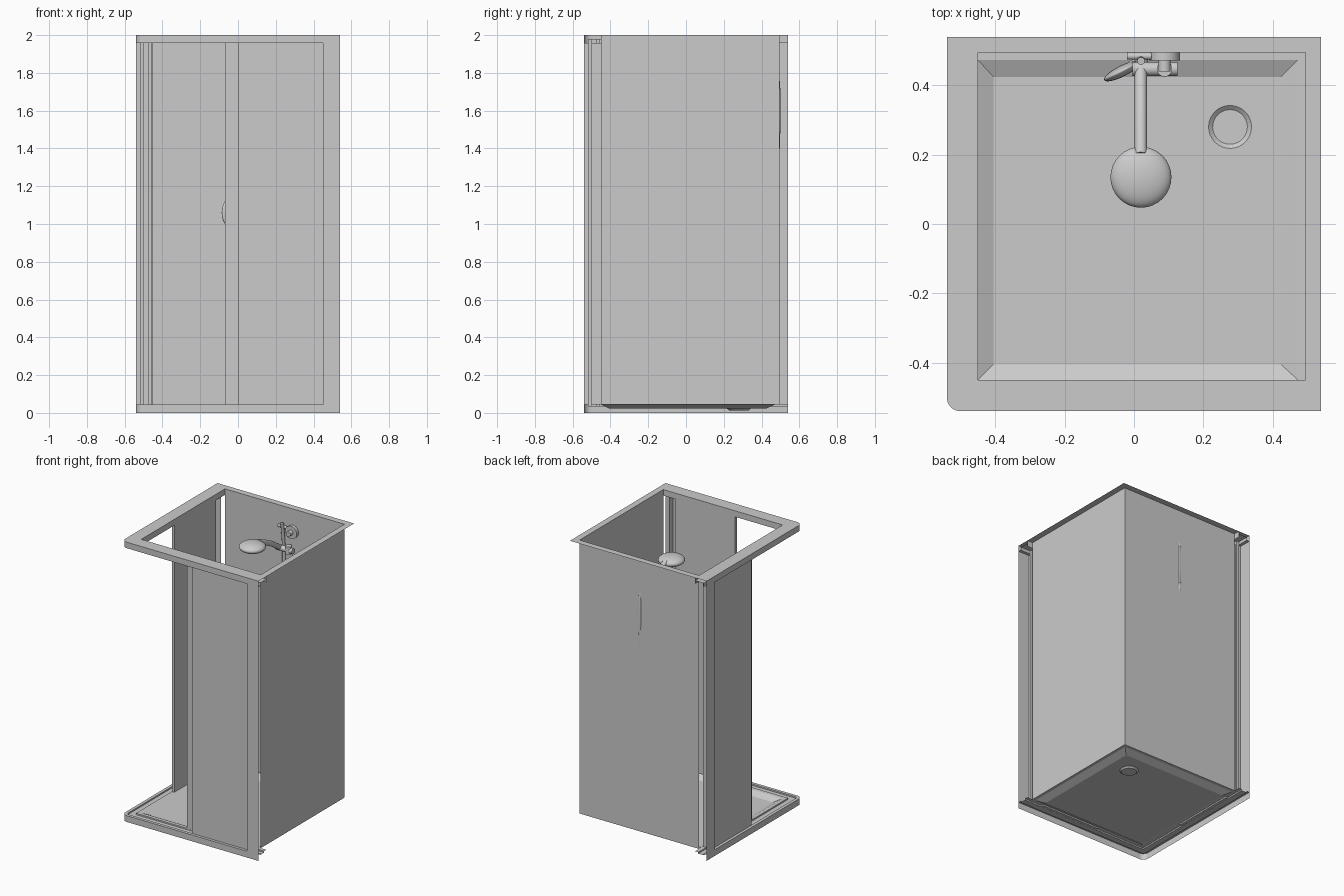
import bpy, bmesh, math
from mathutils import Vector, Matrix

if "Cube" in bpy.data.objects:
    bpy.data.objects.remove(bpy.data.objects["Cube"])

def finish(name, bm, smooth=False):
    bmesh.ops.remove_doubles(bm, verts=bm.verts, dist=1e-5)
    bmesh.ops.recalc_face_normals(bm, faces=bm.faces)
    me = bpy.data.meshes.new(name)
    bm.to_mesh(me)
    bm.free()
    ob = bpy.data.objects.new(name, me)
    bpy.context.collection.objects.link(ob)
    if smooth:
        bpy.ops.object.select_all(action='DESELECT')
        ob.select_set(True)
        bpy.context.view_layer.objects.active = ob
        bpy.ops.object.shade_smooth_by_angle(angle=math.radians(40))
    return ob

def add_face(bm, pts):
    bm.faces.new([bm.verts.new(p) for p in pts])

def bridge(bm, loops, closed=False):
    rows = [[bm.verts.new(p) for p in l] for l in loops]
    for a, b in zip(rows, rows[1:]):
        n = len(a)
        for i in range(n if closed else n - 1):
            j = (i + 1) % n
            bm.faces.new((a[i], a[j], b[j], b[i]))

def circle(cx, cy, r, z, n=32):
    return [(cx + r * math.cos(2 * math.pi * i / n), cy + r * math.sin(2 * math.pi * i / n), z) for i in range(n)]

def rect(lo, hi, z):
    return [(lo, lo, z), (hi, lo, z), (hi, hi, z), (lo, hi, z)]

H = 0.54      # half width
W = 0.495     # plane of the two fixed walls

# L-shaped path around the rounded entry corner, inset by d
def entry_path(d, z):
    r = max(0.04 - d, 0)
    c = -H + d + r
    pts = [(H, -H + d, z)]
    for i in range(9):
        a = math.radians(270 - 90 * i / 8)
        pts.append((c + r * math.cos(a), c + r * math.sin(a), z))
    return pts + [(-H + d, H, z)]

def sweep(name, profile):
    bm = bmesh.new()
    bridge(bm, [entry_path(d, z) for d, z in profile])
    bmesh.ops.dissolve_degenerate(bm, edges=bm.edges, dist=1e-5)
    return finish(name, bm, True)

# entry rails, top and bottom
sweep("top_rail", [(.09, 1.98), (.022, 1.98), (.022, 1.957), (0, 1.957), (0, 2), (.09, 2), (.09, 1.957)])
sweep("tray_lip", [(0, 0), (0, .045), (.022, .045), (.022, .035), (.065, .035), (.065, .045), (.09, .045)])

# thin flange along the top of the two walls
bm = bmesh.new()
add_face(bm, [(-.45, W, 2), (H, W, 2), (H, H, 2), (-.45, H, 2)])
add_face(bm, [(W, -.45, 2), (H, -.45, 2), (H, W, 2), (W, W, 2)])
finish("wall_flange", bm)

# shower tray with sunken floor and drain cup
bm = bmesh.new()
bridge(bm, [rect(-.45, W, .045), rect(-.45, .473, .045), rect(-.405, .424, .022)], True)
bmesh.ops.dissolve_degenerate(bm, edges=bm.edges, dist=1e-5)
edges = []
for loop in (rect(-.405, .424, .022), circle(.277, .28, .062, .022)):
    vs = [bm.verts.new(p) for p in loop]
    edges += [bm.edges.new((vs[i], vs[(i + 1) % len(vs)])) for i in range(len(vs))]
bmesh.ops.triangle_fill(bm, use_beauty=True, edges=edges)
bridge(bm, [circle(.277, .28, .062, .022), circle(.277, .28, .05, .012)], True)
add_face(bm, circle(.277, .28, .05, .012))
finish("tray", bm)

# each entry side; the second is the first reflected across the diagonal
def side(label, swap):
    def s(p):
        return (p[1], p[0], p[2]) if swap else p

    def panel(name, x0, x1, y0, y1, z0, z1):
        bm = bmesh.new()
        bmesh.ops.create_cube(bm, size=1)
        for v in bm.verts:
            v.co = s((x0 if v.co.x < 0 else x1, y0 if v.co.y < 0 else y1, z0 if v.co.z < 0 else z1))
        finish(label + name, bm)

    panel("_fixed_panel", 0, .46, -.52, -.498, .035, 1.98)
    panel("_sliding_door", -.07, .40, -.474, -.455, .035, 1.98)
    # corner post, open towards the wall
    bm = bmesh.new()
    bridge(bm, [[s((x, y, z)) for x, y in ((H, -H), (.45, -H), (.45, -.45))] for z in (.045, 1.957)])
    finish(label + "_post", bm)
    # fixed wall opposite
    bm = bmesh.new()
    add_face(bm, [s(p) for p in ((-.45, W, .045), (W, W, .045), (W, W, 2), (-.45, W, 2))])
    finish(label + "_opposite_wall", bm)

side("front", False)
side("left", True)

# ---- shower fittings ----
def ball(name, loc, scale, rot_z=0):
    bm = bmesh.new()
    m = Matrix.Translation(loc) @ Matrix.Rotation(rot_z, 4, 'Z') @ Matrix.Diagonal((*scale, 1))
    bmesh.ops.create_uvsphere(bm, u_segments=32, v_segments=16, radius=1, matrix=m)
    finish(name, bm, True)

def rod(name, a, b, r):
    a, b = Vector(a), Vector(b)
    bm = bmesh.new()
    m = Matrix.Translation((a + b) / 2) @ (b - a).to_track_quat('Z', 'Y').to_matrix().to_4x4()
    bmesh.ops.create_cone(bm, cap_ends=True, segments=24, radius1=r, radius2=r, depth=(b - a).length, matrix=m)
    finish(name, bm, True)

def tube(name, pts, r):
    cu = bpy.data.curves.new(name, 'CURVE')
    cu.dimensions = '3D'
    cu.bevel_depth = r
    cu.bevel_resolution = 4
    cu.use_fill_caps = True
    sp = cu.splines.new('BEZIER')
    sp.bezier_points.add(len(pts) - 1)
    for bp, p in zip(sp.bezier_points, pts):
        bp.co = p
        bp.handle_left_type = bp.handle_right_type = 'AUTO'
    bpy.context.collection.objects.link(bpy.data.objects.new(name, cu))

# overhead shower and its rising arm
ball("shower_head", (.02, .135, 1.85), (.088, .088, .034))
tube("shower_arm", [(.02, .45, 1.725), (.02, .33, 1.80), (.02, .20, 1.86)], .018)
rod("arm_holder", (-.005, .447, 1.725), (.125, .447, 1.725), .02)
rod("holder_knob", (.088, .447, 1.70), (.088, .447, 1.755), .022)
# bowed riser rail that just touches through the wall
tube("riser_rail", [(.02, .47, 1.89), (.02, .488, 1.72), (.02, .49, 1.6), (.02, .488, 1.48), (.02, .47, 1.06)], .011)
# wall rosette
rod("wall_rosette", (.088, .472, 1.84), (.088, .495, 1.84), .045)
rod("rosette_knob", (.088, .44, 1.84), (.088, .475, 1.84), .018)
# hand shower and valve lower on the rail
ball("hand_shower", (-.035, .441, 1.06), (.057, .016, .08), math.radians(27))
rod("hand_shower_holder", (-.01, .455, 1.06), (.03, .475, 1.06), .014)
rod("rail_foot", (.02, .45, 1.06), (.02, .495, 1.06), .02)
rod("rail_top_mount", (-.02, .484, 1.86), (.05, .484, 1.86), .01)
